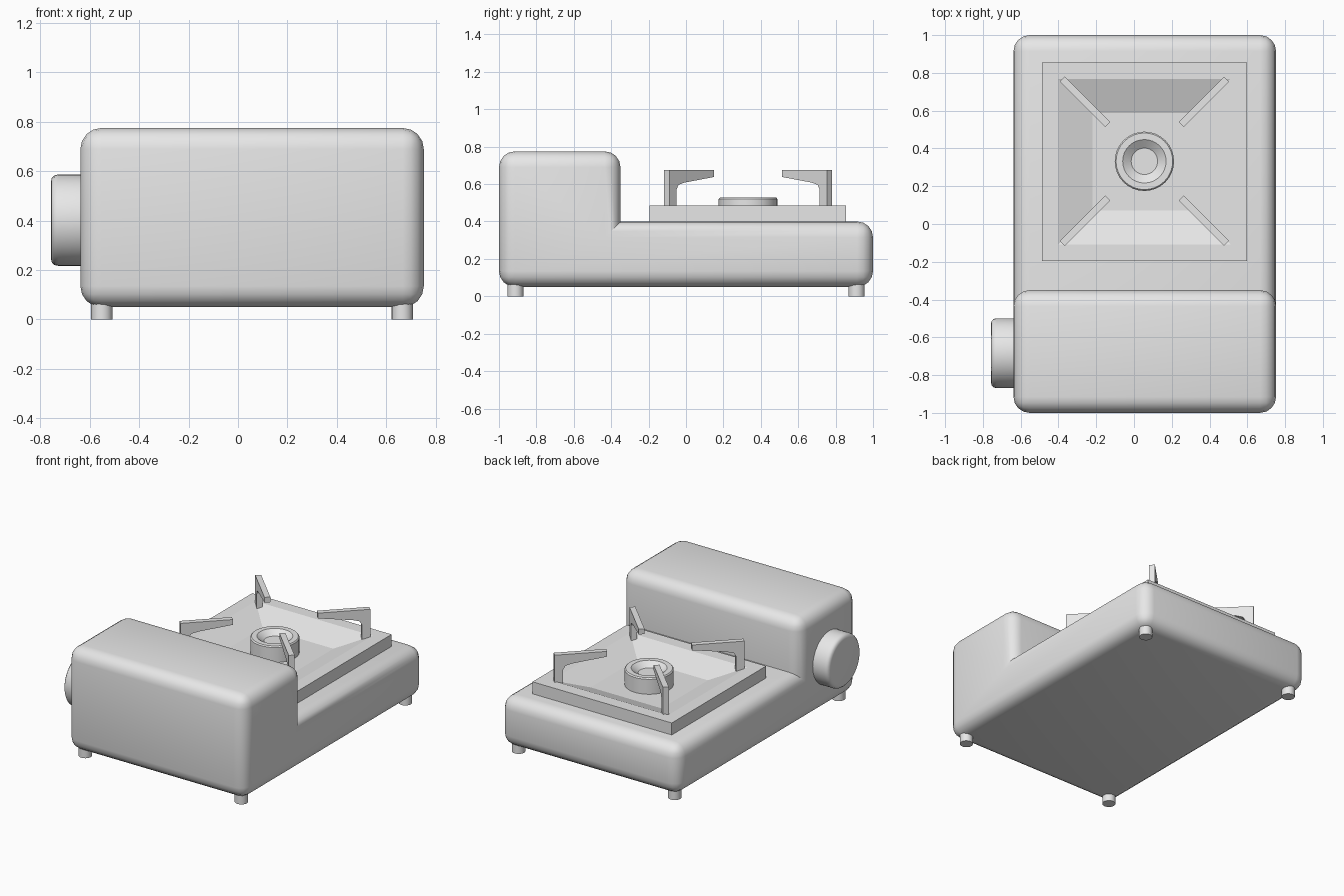
import bpy, bmesh, math
from mathutils import Matrix, Vector

cube = bpy.data.objects.get("Cube")
if cube:
    bpy.data.objects.remove(cube, do_unlink=True)

grey = bpy.data.materials.new("plain_grey")
grey.use_nodes = True
grey.diffuse_color = (0.8, 0.8, 0.8, 1)
grey.node_tree.nodes["Principled BSDF"].inputs["Base Color"].default_value = (0.8, 0.8, 0.8, 1)

MID_X = 0.057
BURNER = Vector((0.055, 0.332, 0))


def finish(name, bm, smooth=None):
    bmesh.ops.recalc_face_normals(bm, faces=bm.faces)
    mesh = bpy.data.meshes.new(name)
    bm.to_mesh(mesh)
    bm.free()
    mesh.materials.append(grey)
    obj = bpy.data.objects.new(name, mesh)
    bpy.context.collection.objects.link(obj)
    if smooth:
        bpy.ops.object.select_all(action="DESELECT")
        obj.select_set(True)
        bpy.context.view_layer.objects.active = obj
        bpy.ops.object.shade_smooth_by_angle(angle=math.radians(smooth))
    return obj


def extrude_profile(points, depth):
    """Extrude a closed outline, given as 3D points, along a vector."""
    bm = bmesh.new()
    face = bm.faces.new([bm.verts.new(p) for p in points])
    out = bmesh.ops.extrude_face_region(bm, geom=[face], use_keep_orig=True)
    bmesh.ops.translate(bm, vec=depth, verts=[v for v in out["geom"] if isinstance(v, bmesh.types.BMVert)])
    bmesh.ops.recalc_face_normals(bm, faces=bm.faces)
    return bm


def lathe(profile, steps):
    """Spin a radius/height profile, starting and ending on the axis, around z."""
    bm = bmesh.new()
    verts = [bm.verts.new((r, 0, z)) for r, z in profile]
    edges = [bm.edges.new(pair) for pair in zip(verts, verts[1:])]
    bmesh.ops.spin(bm, geom=verts + edges, cent=(0, 0, 0), axis=(0, 0, 1),
                   angle=math.tau, steps=steps, use_merge=False)
    bmesh.ops.remove_doubles(bm, verts=bm.verts, dist=0.0001)
    return bm


# Stepped body: L outline, every edge rounded but the inner corner
outline = [(-1, 0.05), (1, 0.05), (1, 0.4), (-0.35, 0.4), (-0.35, 0.775), (-1, 0.775)]
bm = extrude_profile([(-0.638, y, z) for y, z in outline], (1.39, 0, 0))
convex = [e for e in bm.edges if e.is_convex]
bmesh.ops.bevel(bm, geom=convex, offset=0.085, segments=4, profile=0.5, affect="EDGES", clamp_overlap=True)
finish("body", bm, 30)

# Feet
for side, sx in (("right", -1), ("left", 1)):
    for end, sy in (("front", -1), ("back", 1)):
        foot = lathe([(0, 0), (0.043, 0), (0.043, 0.09), (0, 0.09)], 20)
        bmesh.ops.translate(foot, vec=(MID_X + sx * 0.608, sy * 0.912, 0), verts=foot.verts)
        finish(f"{end}_{side}_foot", foot, 30)

# Control knob with a rounded rim
knob = lathe([(0, 0), (0.185, 0), (0.185, 0.1), (0.181, 0.117), (0.17, 0.127), (0.155, 0.13), (0, 0.13)], 40)
bmesh.ops.transform(knob, matrix=Matrix.Translation((-0.627, -0.684, 0.402)) @ Matrix.Rotation(-math.pi / 2, 4, "Y"),
                    verts=knob.verts)
finish("control_knob", knob, 35)

# Drip tray: a slab with a sunken four sided pit
tray = bmesh.new()
bmesh.ops.create_cube(tray, size=1, matrix=Matrix.Translation((0.055, 0.33, 0.437))
                      @ Matrix.Diagonal((1.085, 1.05, 0.095, 1)))
top = max(tray.faces, key=lambda f: f.calc_center_median().z)
bmesh.ops.inset_region(tray, faces=[top], thickness=0.122)
bmesh.ops.inset_region(tray, faces=[top], thickness=0.255, depth=-0.07)
finish("drip_tray", tray)

# Burner head with a dished centre
burner = lathe([(0, 0.405), (0.157, 0.405), (0.157, 0.52), (0.15, 0.528), (0.115, 0.528),
                (0.07, 0.495), (0, 0.495)], 32)
bmesh.ops.translate(burner, vec=BURNER, verts=burner.verts)
finish("burner_head", burner, 30)

# Four pan supports on the diagonals
support = [(0.615, 0.45), (0.615, 0.675), (0.275, 0.675), (0.275, 0.638),
           (0.5, 0.608), (0.545, 0.596), (0.56, 0.57), (0.56, 0.45)]
for i in range(4):
    prong = extrude_profile([(r, -0.019, z) for r, z in support], (0, 0.038, 0))
    turn = Matrix.Rotation(math.radians(45 + 90 * i), 4, "Z")
    bmesh.ops.transform(prong, matrix=Matrix.Translation(BURNER) @ turn, verts=prong.verts)
    finish(f"pan_support_{i + 1}", prong)
